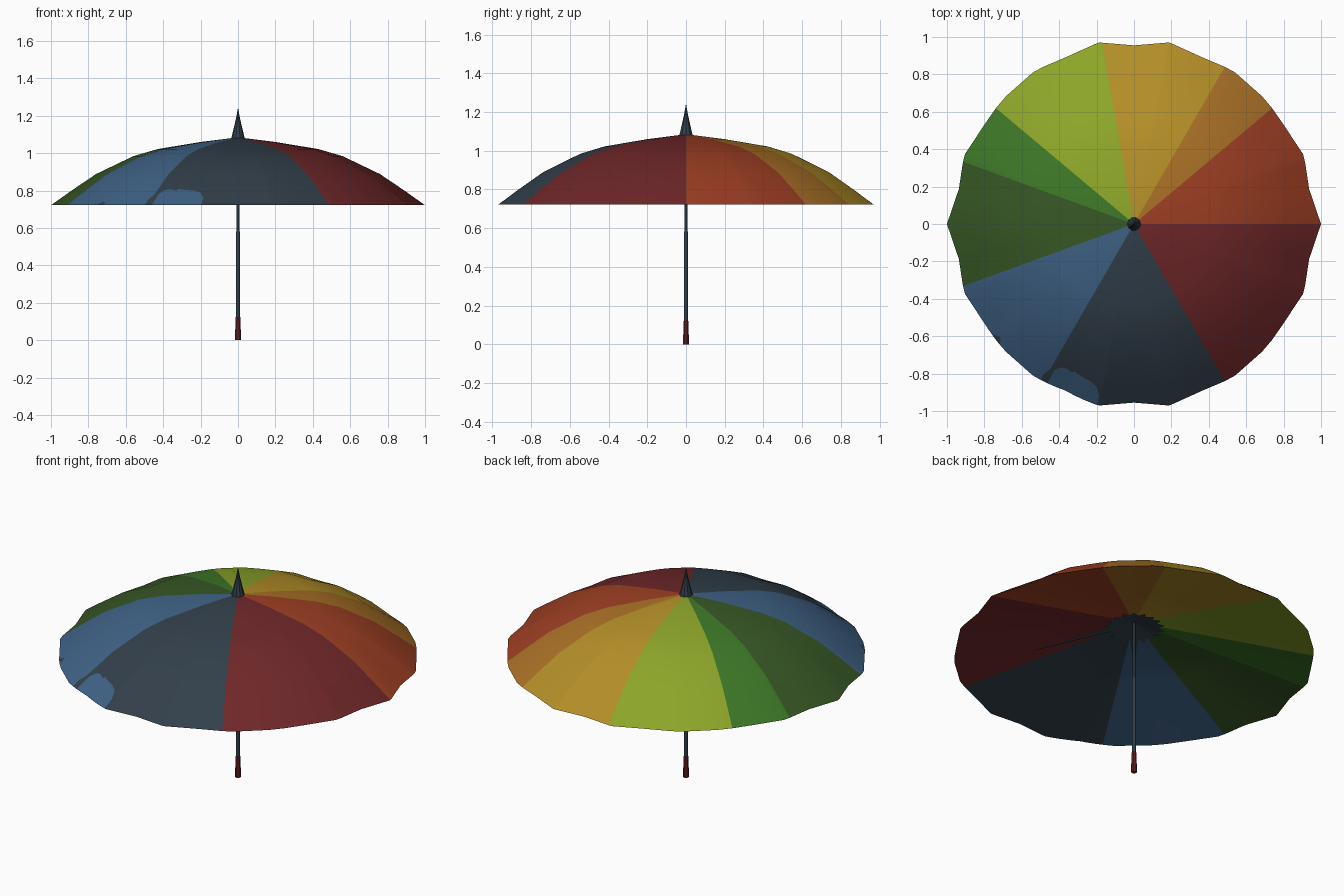
import bpy, bmesh
from math import sin, cos, radians

cube = bpy.data.objects.get("Cube")
if cube:
    bpy.data.objects.remove(cube, do_unlink=True)


def material(name, rgb):
    """Flat colour given as display values 0-255, stored as linear."""
    lin = [((c / 255 + 0.055) / 1.055) ** 2.4 for c in rgb]
    m = bpy.data.materials.new(name)
    m.use_nodes = True
    m.diffuse_color = (*lin, 1)
    m.node_tree.nodes["Principled BSDF"].inputs["Base Color"].default_value = (*lin, 1)
    return m


MAROON = material("maroon", (111, 39, 41))
SLATE = material("slate", (50, 63, 74))
BLUE = material("blue", (63, 98, 134))
# Canopy panels: end angle in degrees, material
PANELS = [
    (40, material("rust orange", (158, 63, 35))),
    (60, material("amber", (169, 112, 38))),
    (100, material("mustard", (180, 143, 40))),
    (140, material("lime", (140, 165, 41))),
    (160, material("leaf green", (61, 119, 39))),
    (200, material("forest green", (55, 87, 37))),
    (240, BLUE), (300, SLATE), (360, MAROON)]
MATS = [m for _, m in PANELS]


def make_object(name, bm, mats, smooth=None):
    mesh = bpy.data.meshes.new(name)
    bm.to_mesh(mesh)
    bm.free()
    for m in mats:
        mesh.materials.append(m)
    ob = bpy.data.objects.new(name, mesh)
    bpy.context.collection.objects.link(ob)
    if smooth:
        bpy.ops.object.select_all(action='DESELECT')
        ob.select_set(True)
        bpy.context.view_layer.objects.active = ob
        bpy.ops.object.shade_smooth_by_angle(angle=radians(smooth))


def lerp_table(table, x):
    for (x0, y0), (x1, y1) in zip(table, table[1:]):
        if x <= x1:
            return y0 + (y1 - y0) * (x - x0) / (x1 - x0)
    return table[-1][1]


# Canopy shape: heights by radius, scalloped rim radius by angle in one quarter
DOME = [(0, 1.085), (.2, 1.06), (.43, 1.022), (.56, .984), (.76, .888), (.89, .8), (1, .722)]
LINING = [(0, .93), (1, .722)]
STEP = 11.25
RIM = [(i * STEP, r) for i, r in enumerate([1, .955, .978, .96, .967, .974, .963, .988, .955])]
# Upper edges of the small stray colour spots near the rim
SPOTS = {218.5: .99, 220: .97, 221.5: .985, 239: .96, 240: .92, 241.5: .915, 243: .885,
         245: .88, 248: .878, 251: .885, 254.5: .89, 257: .905, 258.5: .945}


def rim_radius(a):
    a %= 180
    return lerp_table(RIM, min(a, 180 - a))


def sheet_point(a, t, heights):
    r = t * (1 + (rim_radius(a) - 1) * t)
    return r * cos(radians(a)), r * sin(radians(a)), lerp_table(heights, t)


def panel_index(a):
    return next(i for i, (end, _) in enumerate(PANELS) if a < end)


def spot_index(a):
    """Colour of the lowest row of faces."""
    if 241.5 < a < 258.5:
        return MATS.index(BLUE)
    if 218.5 < a < 221.5 or 239 < a < 241.5:
        return MATS.index(SLATE)
    return panel_index(a)


def sheet(name, heights, rings, angles, outer):
    """Radial sheet whose columns follow the panel borders."""
    bm = bmesh.new()
    apex = bm.verts.new((0, 0, heights[0][1]))
    columns = [[bm.verts.new(sheet_point(a, t, heights)) for t in rings(a)] for a in angles]
    for i, a in enumerate(angles):
        c0, c1 = columns[i], columns[(i + 1) % len(columns)]
        mid = (a + (angles + [360])[i + 1]) / 2
        faces = [bm.faces.new((apex, c0[0], c1[0]))]
        faces += [bm.faces.new((c0[j], c0[j + 1], c1[j + 1], c1[j])) for j in range(len(c0) - 1)]
        for f in faces:
            f.material_index = panel_index(mid)
        if outer:
            faces[-1].material_index = spot_index(mid)
    if not outer:
        bmesh.ops.reverse_faces(bm, faces=bm.faces[:])
    make_object(name, bm, MATS, 30)


# Domed outer canopy and the shallow cone of lining beneath it
borders = {i * STEP for i in range(32)} | {i * 20.0 for i in range(18)}
sheet("canopy", DOME, lambda a: [.2, .43, .56, .66, .76, SPOTS.get(a, .89), 1],
      sorted(borders | set(SPOTS)), True)
sheet("lining", LINING, lambda a: [.5, 1], sorted(borders), False)


def lathe(name, profile, sides, mat, smooth=None):
    """Closed turned part from (radius, height) points."""
    bm = bmesh.new()
    rings = [[bm.verts.new((r * cos(radians(360 * k / sides)), r * sin(radians(360 * k / sides)), z))
              for k in range(sides)] for r, z in profile]
    for lo, hi in zip(rings, rings[1:]):
        for k in range(sides):
            n = (k + 1) % sides
            bm.faces.new((lo[k], lo[n], hi[n], hi[k]))
    bm.faces.new(rings[0][::-1])
    bm.faces.new(rings[-1])
    make_object(name, bm, [mat], smooth)


# Pole, grip and top spike
lathe("shaft", [(.01, .11), (.01, .58), (.007, .59), (.007, 1.08)], 12, SLATE, 40)
lathe("handle", [(.015, 0), (.015, .05), (.012, .125)], 10, MAROON)
lathe("ferrule", [(.037, 1.075), (.012, 1.18), (.001, 1.238)], 10, SLATE)

# Ragged dark crown under the lining, with a few longer rib tips
LONG_TIPS = {230: .34, 310: .58}
bm = bmesh.new()
center = bm.verts.new((0, 0, LINING[0][1] - .005))
tips = []
for a in range(0, 360, 10):
    x, y, z = sheet_point(a, LONG_TIPS.get(a, .17 if a % 20 else .13), LINING)
    tips.append(bm.verts.new((x, y, z - .005)))
for k, tip in enumerate(tips):
    bm.faces.new((center, tips[(k + 1) % len(tips)], tip))
make_object("crown_plate", bm, [SLATE])
